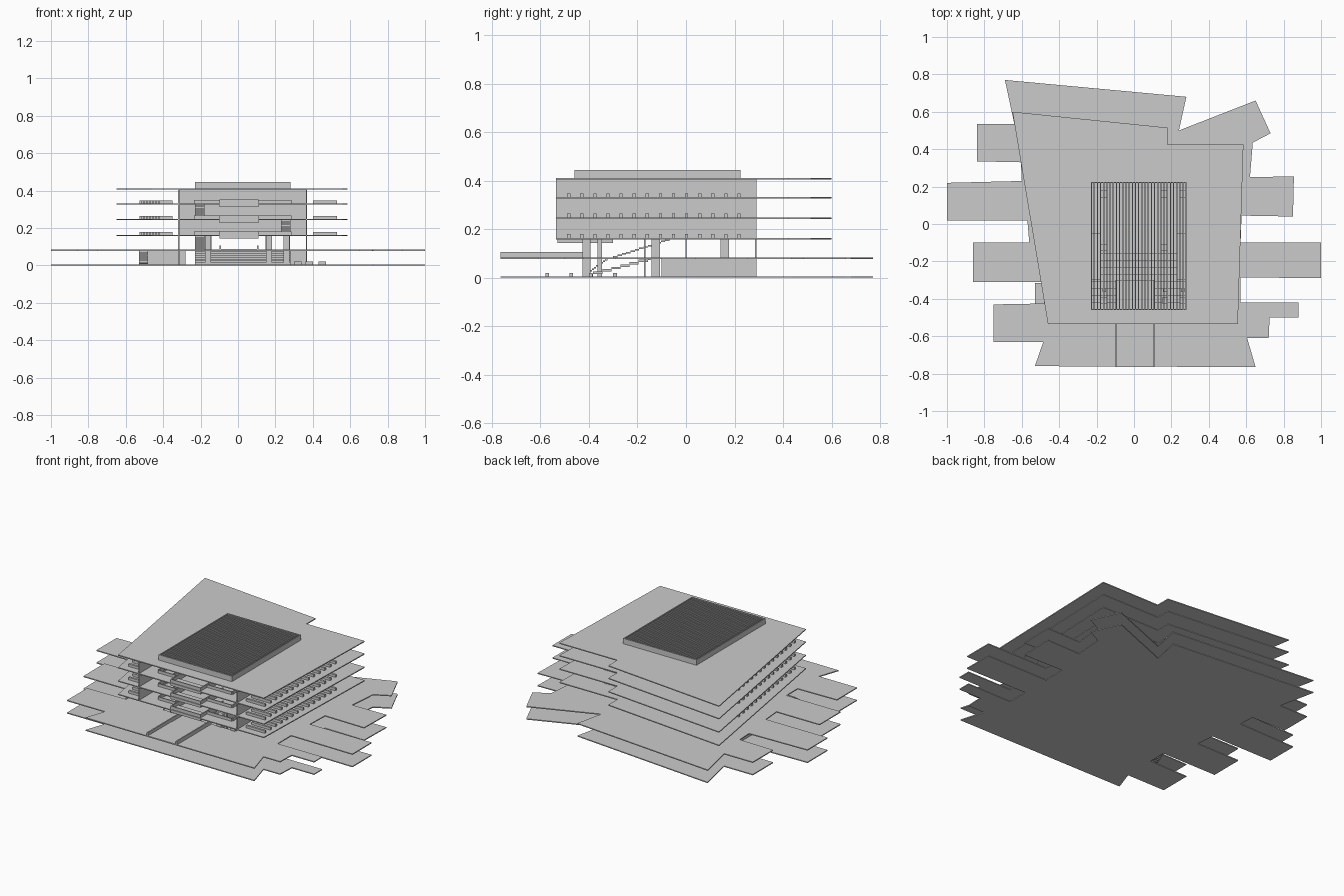
import bpy
import bmesh

cube = bpy.data.objects.get("Cube")
if cube:
    bpy.data.objects.remove(cube, do_unlink=True)

grey = bpy.data.materials.new("model_grey")
tone = (0.6, 0.6, 0.6, 1)
grey.use_nodes = True
grey.diffuse_color = tone
grey.node_tree.nodes["Principled BSDF"].inputs["Base Color"].default_value = tone

THICK = 0.006


def finish(bm, name):
    bmesh.ops.recalc_face_normals(bm, faces=bm.faces)
    mesh = bpy.data.meshes.new(name)
    bm.to_mesh(mesh)
    bm.free()
    mesh.materials.append(grey)
    obj = bpy.data.objects.new(name, mesh)
    bpy.context.collection.objects.link(obj)
    return obj


def boxes(name, extents):
    """One object made of boxes given as (x0, x1, y0, y1, z0, z1)."""
    bm = bmesh.new()
    for x0, x1, y0, y1, z0, z1 in extents:
        verts = bmesh.ops.create_cube(bm, size=1)["verts"]
        for v in verts:
            v.co.x = x1 if v.co.x > 0 else x0
            v.co.y = y1 if v.co.y > 0 else y0
            v.co.z = z1 if v.co.z > 0 else z0
    return finish(bm, name)


def rectangle(x0, x1, y0, y1):
    return [(x0, y0), (x1, y0), (x1, y1), (x0, y1)]


def slab(name, outline, top, hole=None):
    """Thin plate with an optional opening."""
    bm = bmesh.new()
    edges = []
    for loop in filter(None, (outline, hole)):
        verts = [bm.verts.new((x, y, top - THICK)) for x, y in loop]
        for i, v in enumerate(verts):
            edges.append(bm.edges.new((verts[i - 1], v)))
    bmesh.ops.triangle_fill(bm, edges=edges, use_beauty=True, normal=(0, 0, 1))
    grown = bmesh.ops.extrude_face_region(bm, geom=bm.faces[:])["geom"]
    for item in grown:
        if isinstance(item, bmesh.types.BMVert):
            item.co.z = top
    return finish(bm, name)


def stair(name, x0, x1, y0, y1, z0, z1, steps, tread=0.006):
    """Flight of thin treads rising along y."""
    dy, dz = (y1 - y0) / steps, (z1 - z0) / steps
    return boxes(name, [(x0, x1, y0 + i * dy, y0 + (i + 1) * dy,
                         z0 + (i + 1) * dz - tread, z0 + (i + 1) * dz)
                        for i in range(steps)])


# Main levels
GROUND, PODIUM, ROOF = THICK, 0.084, 0.411
FLOORS = {"first": 0.164, "second": 0.248, "third": 0.332}
LEFT, RIGHT, FRONT, BACK = -0.23, 0.28, -0.46, 0.225
WALL_L, WALL_R, WALL_F, WALL_B = -0.32, 0.37, -0.535, 0.29

# Ground and podium plates with projecting terraces
terrace = [(-.69, .77), (.28, .68), (.24, .5), (.65, .66), (.73, .485),
           (.635, .435), (.62, .25), (.855, .255), (.85, .04), (.575, .045),
           (.57, -.1), (1, -.1), (1, -.29), (.57, -.285), (.57, -.42),
           (.88, -.42), (.88, -.5), (.725, -.5), (.72, -.61), (.605, -.61),
           (.65, -.765), (-.53, -.76), (-.485, -.63), (-.75, -.63),
           (-.75, -.43), (-.48, -.425), (-.48, -.31), (-.86, -.31),
           (-.86, -.1), (-.56, -.1), (-.57, .02), (-1, .02), (-1, .22),
           (-.6, .23), (-.605, .33), (-.84, .335), (-.84, .535), (-.64, .535)]
slab("ground_plate", terrace, GROUND)
slab("podium_plate", terrace, PODIUM, rectangle(LEFT, RIGHT, -.42, -.12))

# Upper floors and roof around the atrium opening
floor_outline = [(-.65, .6), (.18, .515), (.18, .425), (.585, .425),
                 (.555, -.535), (-.46, -.535)]
atrium = rectangle(LEFT, RIGHT, FRONT, BACK)
for label, level in FLOORS.items():
    slab(label + "_floor", floor_outline, level, atrium)
slab("roof_plate", floor_outline, ROOF, atrium)

# Skylight frame and fins
TOP, EDGE = 0.445, 0.006
boxes("skylight_frame", [
    (LEFT, LEFT + EDGE, FRONT, BACK, ROOF, TOP),
    (RIGHT - EDGE, RIGHT, FRONT, BACK, ROOF, TOP),
    (LEFT, RIGHT, FRONT, FRONT + EDGE, ROOF, TOP),
    (LEFT, RIGHT, BACK - EDGE, BACK, ROOF, TOP)])
FINS = 30
pitch = (RIGHT - LEFT) / FINS
boxes("skylight_fins", [
    (LEFT + i * pitch - EDGE / 2, LEFT + i * pitch + EDGE / 2,
     FRONT, BACK, ROOF, TOP) for i in range(1, FINS)])

# Three-sided enclosure of the upper storeys
base = FLOORS["first"] - THICK
boxes("enclosure_walls", [
    (WALL_L, WALL_L + EDGE, WALL_F, WALL_B, base, ROOF - THICK),
    (WALL_R - EDGE, WALL_R, WALL_F, WALL_B, base, ROOF - THICK),
    (WALL_L, WALL_R, WALL_B - EDGE, WALL_B, base, ROOF - THICK)])

# Balconies, parapets and rows of desks on every floor
for label, level in FLOORS.items():
    low, high = level - 0.02, level + 0.02
    boxes(label + "_balcony", [
        (-.1, .11, -.53, -.524, low, high),
        (-.1, -.094, -.53, -.3, low, high),
        (.104, .11, -.53, -.3, low, high),
        (-.1, .11, -.53, -.3, low, low + EDGE)])
    rail = level + 0.018
    boxes(label + "_parapets", [
        (LEFT - EDGE, LEFT, FRONT, BACK, level, rail),
        (RIGHT, RIGHT + EDGE, FRONT, BACK, level, rail),
        (LEFT, -.1, FRONT - EDGE, FRONT, level, rail),
        (.11, RIGHT, FRONT - EDGE, FRONT, level, rail),
        (LEFT, RIGHT, BACK, BACK + EDGE, level, rail)])
    desks = []
    for i in range(14):
        y = -.49 + i * 0.054
        slant = -.42 - (y + .49) * 0.15
        desks.append((.4, .53, y, y + .013, level, level + .016))
        desks.append((slant, slant + .07, y, y + .013, level, level + .016))
    boxes(label + "_desks", desks)

# Stairs inside the atrium, alternating between its sides
levels = [PODIUM, *FLOORS.values(), ROOF]
for i in range(3):
    x = LEFT if i % 2 == 0 else RIGHT - .05
    stair("atrium_stair_%d" % i, x, x + .05, -.3, -.05,
          levels[i], levels[i + 1], 14)

# Columns carrying the first floor
columns = []
for x in (-.16, .165, .26):
    for y, half in ((-.41, .016), (-.355, .009), (-.125, .017), (.16, .018)):
        columns.append((x - half, x + half, y - half, y + half, GROUND, base))
for x in (WALL_L + .003, WALL_R - .003):
    for y in (-.17, 0, WALL_B - .003):
        columns.append((x - .003, x + .003, y - .003, y + .003, GROUND, base))
boxes("columns", columns)

# Lower hall, side room and broad seating stair
under = PODIUM - THICK
boxes("lower_hall_walls", [
    (LEFT, LEFT + EDGE, -.1, WALL_B, GROUND, under),
    (WALL_R - EDGE, WALL_R, -.1, WALL_B, GROUND, under),
    (LEFT, WALL_R, WALL_B - EDGE, WALL_B, GROUND, under),
    (LEFT, RIGHT, -.1, -.1 + EDGE, GROUND, under)])
boxes("side_room", [(-.53, -.28, 0, .25, GROUND, under)])
stair("seating_stair", LEFT, RIGHT, -.42, -.12, GROUND, PODIUM, 8, 0.01)

# Entrance bridge with side walls
boxes("entrance_bridge", [
    (-.1, .11, -.765, -.53, PODIUM, PODIUM + .003),
    (-.1, -.092, -.765, -.42, PODIUM, .107),
    (.102, .11, -.765, -.42, PODIUM, .107)])

# Outdoor stair in the side notch
stair("outdoor_stair", -.53, -.48, -.425, -.315, GROUND, PODIUM, 12)

# Benches on the ground beneath the podium
boxes("benches", [(x, x + .04, y, y + .015, GROUND, GROUND + .014)
                  for x in (.3, .36, .43)
                  for y in (-.58, -.48, -.4, -.3)])
